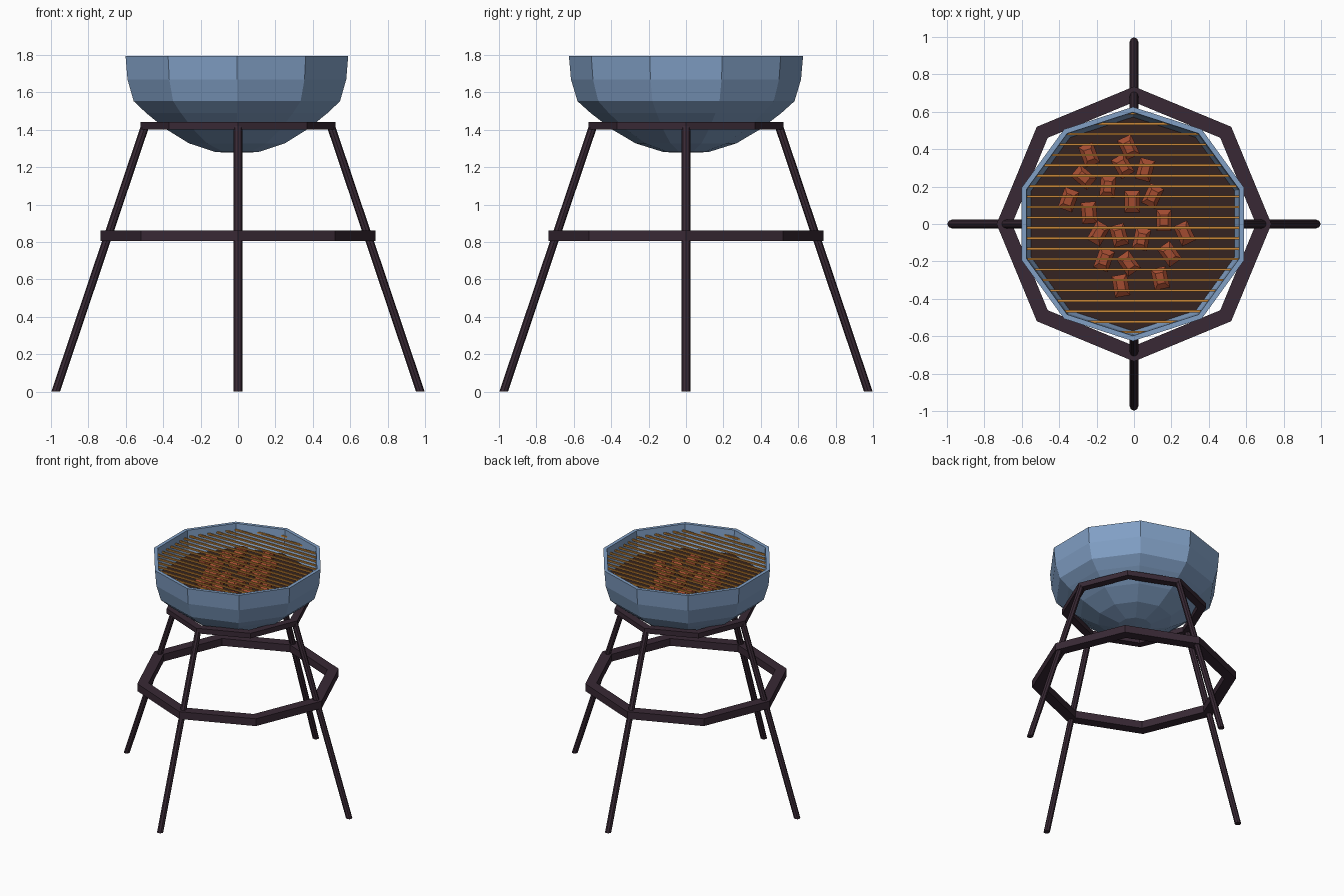
import bpy, bmesh, math
from mathutils import Vector, Matrix

if "Cube" in bpy.data.objects:
    bpy.data.objects.remove(bpy.data.objects["Cube"])


def material(name, rgb):
    m = bpy.data.materials.new(name)
    m.diffuse_color = (*rgb, 1)
    m.use_nodes = True
    m.node_tree.nodes["Principled BSDF"].inputs["Base Color"].default_value = m.diffuse_color
    return m


BLUE = material("bowl_blue", (0.22, 0.35, 0.56))
DARK = material("frame_dark", (0.04, 0.022, 0.035))
ASH = material("ash_brown", (0.035, 0.017, 0.015))
ORANGE = material("grate_orange", (0.60, 0.25, 0.04))
RED = material("coal_red", (0.36, 0.07, 0.03))


def finish(name, bm, mat):
    bmesh.ops.recalc_face_normals(bm, faces=bm.faces)
    me = bpy.data.meshes.new(name)
    bm.to_mesh(me)
    bm.free()
    me.materials.append(mat)
    ob = bpy.data.objects.new(name, me)
    bpy.context.collection.objects.link(ob)
    return ob


def lathe(name, profile, sides, mat, start=0.0, closed=False, cx=0.0):
    """Revolve (radius, z) points around the z axis with flat sides."""
    bm = bmesh.new()
    vs = [bm.verts.new((r + 0.0, 0, z)) for r, z in profile]
    pairs = list(zip(vs, vs[1:])) + ([(vs[-1], vs[0])] if closed else [])
    es = [bm.edges.new(p) for p in pairs]
    bmesh.ops.spin(bm, geom=vs + es, cent=(0, 0, 0), axis=(0, 0, 1),
                   angle=2 * math.pi, steps=sides, use_duplicate=False)
    bmesh.ops.remove_doubles(bm, verts=bm.verts, dist=1e-4)
    bmesh.ops.rotate(bm, verts=bm.verts, matrix=Matrix.Rotation(start, 3, 'Z'))
    bmesh.ops.translate(bm, verts=bm.verts, vec=(cx, 0, 0))
    return finish(name, bm, mat)


CX = -0.006

# Ten-sided bowl shell
outer = [(0, 1.277), (0.12, 1.281), (0.27, 1.328), (0.40, 1.405), (0.51, 1.49),
         (0.58, 1.553), (0.615, 1.67), (0.626, 1.795)]
inner = [(0.598, 1.795), (0.59, 1.67), (0.555, 1.565), (0.38, 1.43),
         (0.12, 1.305), (0, 1.30)]
lathe("bowl", outer + inner, 10, BLUE, math.pi / 2, cx=CX)

# Ash bed
lathe("ash_bed", [(0, 1.60), (0.58, 1.60), (0.58, 1.615), (0, 1.615)], 10, ASH,
      math.pi / 2, cx=CX)

# Grate bars, trimmed to the decagon
bm = bmesh.new()
apothem = 0.605
Z_BAR = 1.745
for i in range(22):
    y = 0.592 - i * 0.0557
    half = 9.0
    for k in range(10):
        a = math.radians(k * 36)
        if math.cos(a) > 0.01:
            lim = (0.603 * math.cos(math.pi / 10) - y * math.sin(a)) / math.cos(a)
            half = min(half, lim)
    half = max(half, 0.02)
    bmesh.ops.create_cube(bm, size=1, matrix=Matrix.Translation((CX, y, Z_BAR))
                          @ Matrix.Diagonal((2 * half, 0.012, 0.012, 1)))
finish("grate_bars", bm, ORANGE)

# Coals: small chamfered blocks
coals = [(-.24, .37), (-.03, .41), (-.27, .25), (-.06, .31), (.06, .29),
         (-.14, .20), (-.35, .13), (-.01, .12), (.10, .15), (-.24, .06),
         (-.19, -.05), (.16, .02), (-.08, -.06), (.04, -.08), (.27, -.05),
         (-.16, -.19), (-.03, -.21), (.19, -.16), (-.07, -.33), (.14, -.29)]
turns = [20, 25, 50, 30, -15, -5, -20, 0, -25, 5, -30, 0, 15, -12, 25, -20, 35, 35, 10, 12]
bm = bmesh.new()
for (x, y), t in zip(coals, turns):
    rot = Matrix.Rotation(math.radians(t), 4, 'Z')
    rings = []
    for s, z in ((0.6, 1.612), (1, 1.63), (1, 1.655), (0.5, 1.678)):
        rings.append([bm.verts.new(Vector((x, y, z)) + rot @ Vector((sx * s * 0.041, sy * s * 0.058, 0)))
                      for sx, sy in ((-1, -1), (1, -1), (1, 1), (-1, 1))])
    for a, b in zip(rings, rings[1:]):
        for i in range(4):
            j = (i + 1) % 4
            bm.faces.new((a[i], a[j], b[j], b[i]))
    bm.faces.new(rings[0])
    bm.faces.new(rings[-1])
finish("coals", bm, RED)

# Octagonal support rings
for name, ri, ro, z0, z1 in (("upper_ring", 0.46, 0.52, 1.402, 1.442),
                             ("lower_ring", 0.652, 0.735, 0.805, 0.863)):
    lathe(name, [(ri, z0), (ro, z0), (ro, z1), (ri, z1)], 8, DARK, closed=True)

# Four splayed legs, cut level at the floor
for name, angle in (("right_leg", 0), ("back_leg", 90), ("left_leg", 180), ("front_leg", 270)):
    bm = bmesh.new()
    bmesh.ops.create_cone(bm, cap_ends=True, segments=8, radius1=0.023, radius2=0.023, depth=1.42)
    rot = Matrix.Rotation(math.radians(angle), 3, 'Z')
    for v in bm.verts:
        t = v.co.z / 1.42 + 0.5
        x = v.co.x + 0.975 + (0.497 - 0.975) * t
        v.co = rot @ Vector((x, v.co.y, 1.42 * t))
    finish(name, bm, DARK)
